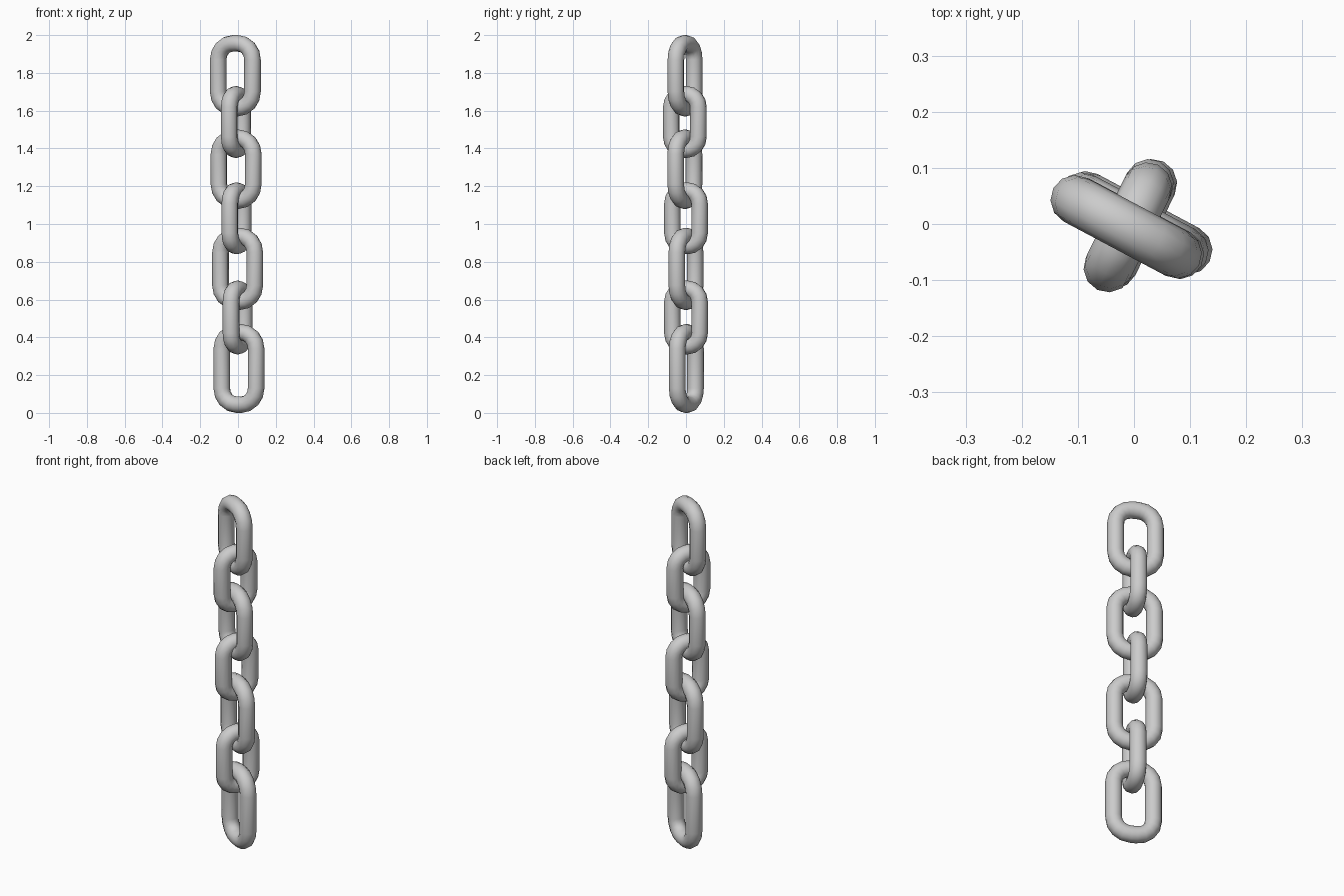
import bpy, bmesh
from math import cos, sin, pi, radians
from mathutils import Vector

cube = bpy.data.objects.get("Cube")
if cube:
    bpy.data.objects.remove(cube, do_unlink=True)

steel = bpy.data.materials.new("grey_steel")
steel.use_nodes = True
GREY = (0.6, 0.6, 0.6, 1)
steel.diffuse_color = GREY
steel.node_tree.nodes["Principled BSDF"].inputs["Base Color"].default_value = GREY

TUBE = 0.044      # radius of the bar
SIDES = 12        # sides of the bar
STEPS = 4         # segments per rounded corner


def make_link(name, x, y, bottom, top, half_width, turn):
    """Sweep a round bar along an upright rounded rectangle."""
    across = Vector((cos(turn), sin(turn), 0))
    depth = Vector((-sin(turn), cos(turn), 0))
    up = Vector((0, 0, 1))
    half_height = (top - bottom) / 2 - TUBE
    corner = half_width * 0.84
    bm = bmesh.new()
    rings = []
    for quarter, (sx, sz) in enumerate([(1, 1), (-1, 1), (-1, -1), (1, -1)]):
        pivot = across * sx * (half_width - corner) + up * sz * (half_height - corner)
        for i in range(STEPS + 1):
            a = (quarter + i / STEPS) * pi / 2
            out = across * cos(a) + up * sin(a)
            rings.append([bm.verts.new(pivot + out * (corner + TUBE * cos(b)) + depth * TUBE * sin(b))
                          for b in (2 * pi * k / SIDES for k in range(SIDES))])
    for i, ring in enumerate(rings):
        after = rings[(i + 1) % len(rings)]
        for k in range(SIDES):
            n = (k + 1) % SIDES
            bm.faces.new((ring[k], ring[n], after[n], after[k]))
    bmesh.ops.recalc_face_normals(bm, faces=bm.faces)
    for face in bm.faces:
        face.smooth = True
    mesh = bpy.data.meshes.new(name)
    bm.to_mesh(mesh)
    bm.free()
    mesh.materials.append(steel)
    link = bpy.data.objects.new(name, mesh)
    link.location = (x, y, (top + bottom) / 2)
    bpy.context.collection.objects.link(link)


# Chain from top to bottom: x, y, bottom, top
links = [
    (-0.014, -0.005, 1.57, 2.00),
    (-0.011, -0.006, 1.35, 1.73),
    (-0.010, -0.006, 1.08, 1.50),
    (-0.008, 0.000, 0.84, 1.22),
    (-0.002, 0.000, 0.545, 0.98),
    (-0.002, 0.000, 0.31, 0.70),
    (0.005, 0.002, 0.00, 0.47),
]
for i, (x, y, bottom, top) in enumerate(links):
    wide = i % 2 == 0
    make_link(f"chain_link_{i + 1}", x, y, bottom, top,
              0.103 if wide else 0.080, radians(-28 if wide else 64))
